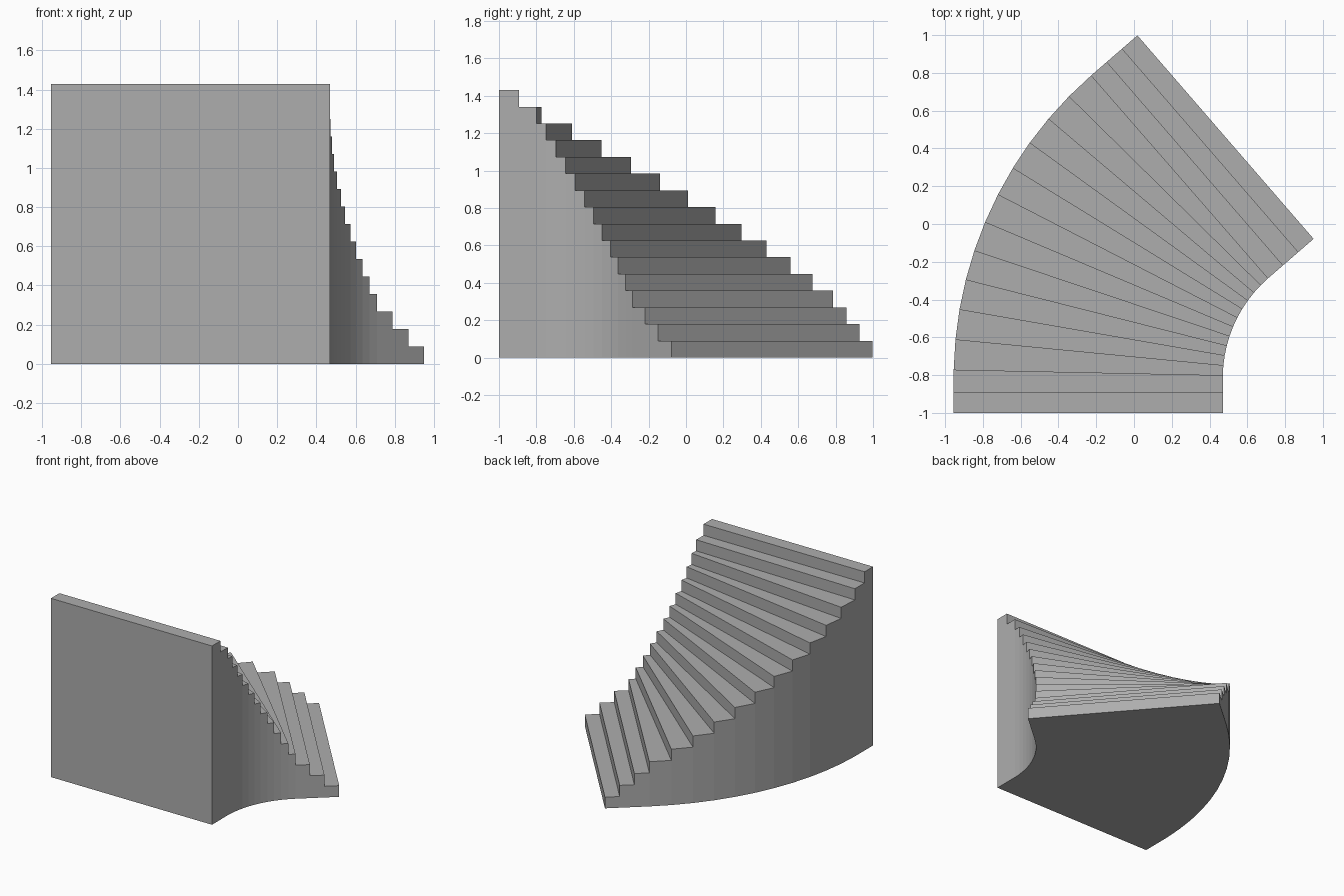
import bpy, bmesh, math
from mathutils import Vector

cube = bpy.data.objects.get("Cube")
if cube:
    bpy.data.objects.remove(cube)

STEPS = 16
HEIGHT = 1.43
RISE = HEIGHT / STEPS
TREAD = 0.107                       # tread depth on the walking line
CENTRE = Vector((1.17, -0.815))     # centre of the turn
INNER, OUTER = 0.70, 2.125
WALK = (INNER + OUTER) / 2
TURN = math.radians(49.1)
LEAD = 0.185                        # straight run before the turn


def plan_point(distance, radius):
    """Plan position at a distance along the walking line: straight, arc, straight."""
    angle = min(max((distance - LEAD) / WALK, 0), TURN)
    straight = distance - LEAD - angle * WALK
    outward = Vector((-math.cos(angle), math.sin(angle)))
    forward = Vector((math.sin(angle), math.cos(angle)))
    return CENTRE + outward * radius + forward * straight


# One closed solid, walked from the tall front end down to the lowest step
bm = bmesh.new()
verts = {}


def v(station, side, level):
    key = (station, side, level)
    if key not in verts:
        p = plan_point(station * TREAD, (INNER, OUTER)[side])
        verts[key] = bm.verts.new((p.x, p.y, level * RISE))
    return verts[key]


def strip(a, b):
    """Quad across the stair between two (station, level) lines."""
    bm.faces.new((v(a[0], 0, a[1]), v(a[0], 1, a[1]),
                  v(b[0], 1, b[1]), v(b[0], 0, b[1])))


strip((0, 0), (0, STEPS))                       # tall front wall
for k in range(STEPS):
    top, below = STEPS - k, STEPS - k - 1
    strip((k, top), (k + 1, top))               # tread
    strip((k + 1, top), (k + 1, below))         # riser
    strip((k, 0), (k + 1, 0))                   # underside
    for side in (0, 1):                         # curved side walls
        outline = [(k, 0), (k + 1, 0), (k + 1, below), (k + 1, top), (k, top)]
        outline = list(dict.fromkeys(outline))
        bm.faces.new([v(s, side, level) for s, level in outline])

bmesh.ops.recalc_face_normals(bm, faces=bm.faces[:])
mesh = bpy.data.meshes.new("curved_staircase")
bm.to_mesh(mesh)
bm.free()

# Plain grey material
grey = bpy.data.materials.new("plain_grey")
grey.use_nodes = True
colour = (0.42, 0.42, 0.42, 1)
grey.diffuse_color = colour
grey.node_tree.nodes["Principled BSDF"].inputs["Base Color"].default_value = colour
mesh.materials.append(grey)

stairs = bpy.data.objects.new("curved_staircase", mesh)
bpy.context.collection.objects.link(stairs)
